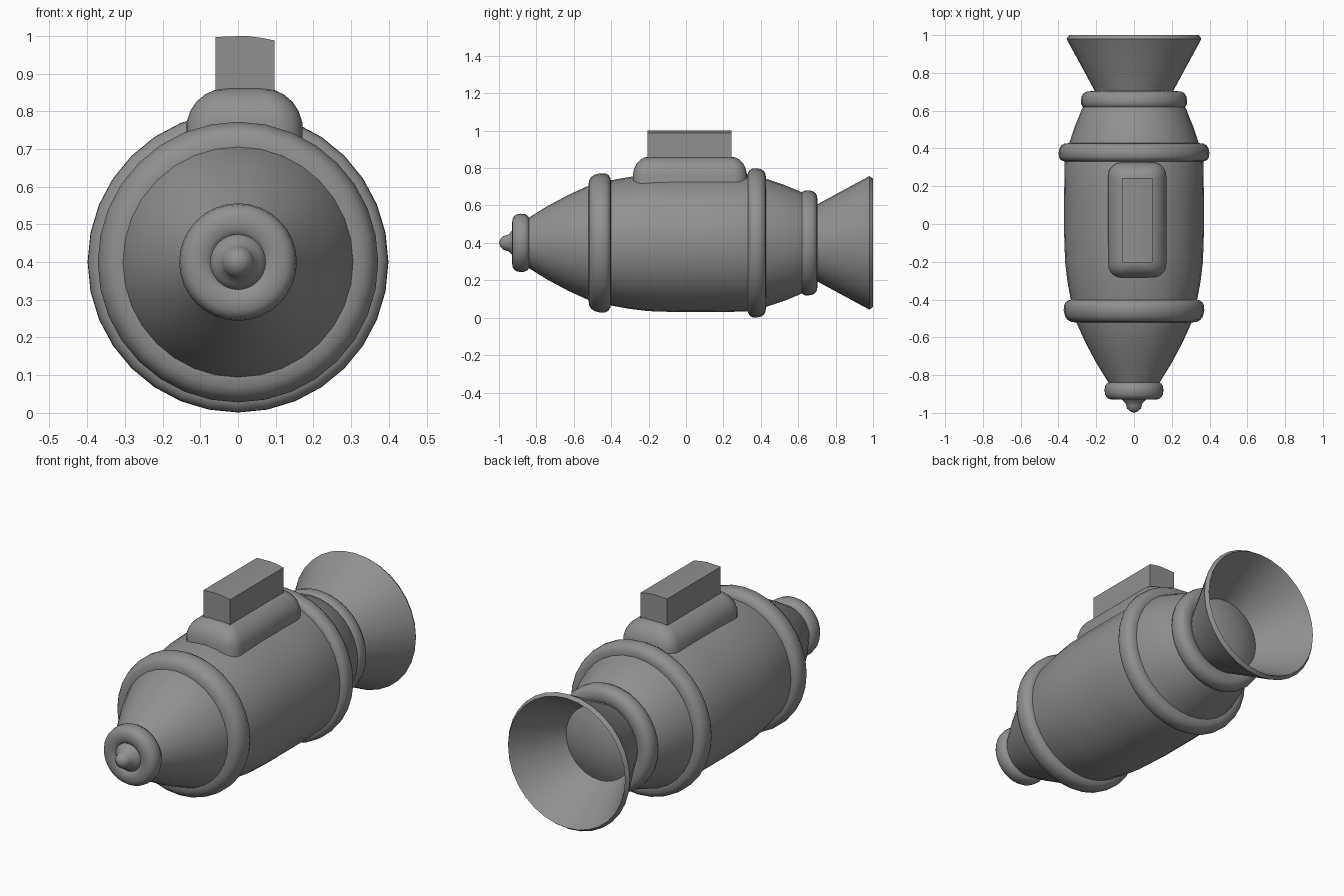
import bpy, bmesh, math

if "Cube" in bpy.data.objects:
    bpy.data.objects.remove(bpy.data.objects["Cube"])

AXIS_Z = 0.4
SIDES = 32

# Dark grey metal shared by all parts
metal = bpy.data.materials.new("dark_metal")
metal.diffuse_color = (0.28, 0.28, 0.28, 1)
metal.use_nodes = True
metal.node_tree.nodes["Principled BSDF"].inputs["Base Color"].default_value = metal.diffuse_color


def finish(name, bm, angle=35):
    bmesh.ops.recalc_face_normals(bm, faces=bm.faces[:])
    mesh = bpy.data.meshes.new(name)
    bm.to_mesh(mesh)
    bm.free()
    mesh.materials.append(metal)
    obj = bpy.data.objects.new(name, mesh)
    bpy.context.collection.objects.link(obj)
    bpy.ops.object.select_all(action='DESELECT')
    obj.select_set(True)
    bpy.context.view_layer.objects.active = obj
    bpy.ops.object.shade_smooth_by_angle(angle=math.radians(angle))
    return obj


def lathe(name, profile, closed=False):
    """Turn (y, radius) points around the long axis."""
    bm = bmesh.new()
    rows = []
    for y, r in profile:
        if r < 1e-6:
            rows.append([bm.verts.new((0, y, AXIS_Z))] * SIDES)
        else:
            rows.append([bm.verts.new((r * math.sin(a), y, AXIS_Z + r * math.cos(a)))
                         for a in (2 * math.pi * i / SIDES for i in range(SIDES))])
    pairs = list(zip(rows, rows[1:]))
    if closed:
        pairs.append((rows[-1], rows[0]))
    for lo, hi in pairs:
        for i in range(SIDES):
            j = (i + 1) % SIDES
            bm.faces.new(list(dict.fromkeys((lo[i], lo[j], hi[j], hi[i]))))
    return finish(name, bm)


def ring(name, y0, y1, radius, slope=0.0):
    """Band with a plump rounded section; slope leans its outer face."""
    w = (y1 - y0) / 2
    mid = (y0 + y1) / 2
    section = []
    for i in range(16):
        a = 2 * math.pi * i / 16
        c, s = math.cos(a), math.sin(a)
        dy = w * math.copysign(abs(c) ** 0.8, c)
        dr = w * math.copysign(abs(s) ** 0.8, s)
        section.append((mid + dy, radius - w + dr + slope * dy))
    return lathe(name, section, closed=True)


# Barrel-shaped hull
lathe("hull", [(-0.90, 0), (-0.90, 0.10), (-0.84, 0.135), (-0.74, 0.197), (-0.63, 0.256),
               (-0.52, 0.306), (-0.40, 0.335), (-0.30, 0.353), (-0.20, 0.365), (-0.05, 0.37),
               (0.15, 0.37), (0.33, 0.367), (0.43, 0.342), (0.52, 0.312), (0.61, 0.275),
               (0.69, 0.225), (0.69, 0)])

# Bands around the hull
ring("front_band", -0.522, -0.40, 0.372, 0.12)
ring("rear_band", 0.33, 0.428, 0.399, -0.08)
ring("nozzle_collar", 0.61, 0.703, 0.281, -0.08)
ring("nose_collar", -0.93, -0.835, 0.156, 0.03)

# Stepped nose tip
lathe("nose_tip", [(-0.89, 0), (-0.89, 0.08), (-0.92, 0.073), (-0.935, 0.06), (-0.947, 0.046),
                   (-0.962, 0.041), (-0.978, 0.036), (-0.992, 0.021), (-1.0, 0)])

# Flared exhaust nozzle with a thin wall and a gently domed floor
lathe("exhaust_nozzle", [(0.66, 0), (0.66, 0.19), (0.70, 0.205), (0.98, 0.357), (1.0, 0.343),
                         (0.985, 0.334), (0.725, 0.195), (0.745, 0.15), (0.762, 0.09), (0.77, 0)])

# Rounded saddle: stacked rounded rectangles, drawn in towards the top
bm = bmesh.new()
loops = []
for z, inset in [(0.67, 0), (0.77, 0), (0.80, 0.010), (0.825, 0.026), (0.845, 0.050),
                 (0.856, 0.074), (0.86, 0.094)]:
    hx, hy = 0.154 - inset, 0.305 - 0.8 * inset
    rad = 0.07 - 0.4 * inset
    loop = []
    for quarter, (sx, sy) in enumerate([(1, 1), (-1, 1), (-1, -1), (1, -1)]):
        for k in range(6):
            a = math.pi / 2 * (quarter + k / 5)
            loop.append(bm.verts.new((0.017 + sx * (hx - rad) + rad * math.cos(a),
                                      0.021 + sy * (hy - rad) + rad * math.sin(a), z)))
    loops.append(loop)
for lo, hi in zip(loops, loops[1:]):
    for i in range(len(lo)):
        j = (i + 1) % len(lo)
        bm.faces.new((lo[i], lo[j], hi[j], hi[i]))
bm.faces.new(loops[0])
bm.faces.new(loops[-1])
finish("saddle", bm, 50)

# Upright block with a slightly curved top
bm = bmesh.new()
outline = [(-0.06, 0.76), (0.097, 0.76), (0.097, 0.988), (0.06, 0.995), (0.02, 1.0), (-0.06, 0.997)]
face = bm.faces.new([bm.verts.new((x, -0.205, z)) for x, z in outline])
out = bmesh.ops.extrude_face_region(bm, geom=[face], use_keep_orig=True)
for g in out["geom"]:
    if isinstance(g, bmesh.types.BMVert):
        g.co.y = 0.243
finish("top_block", bm)
